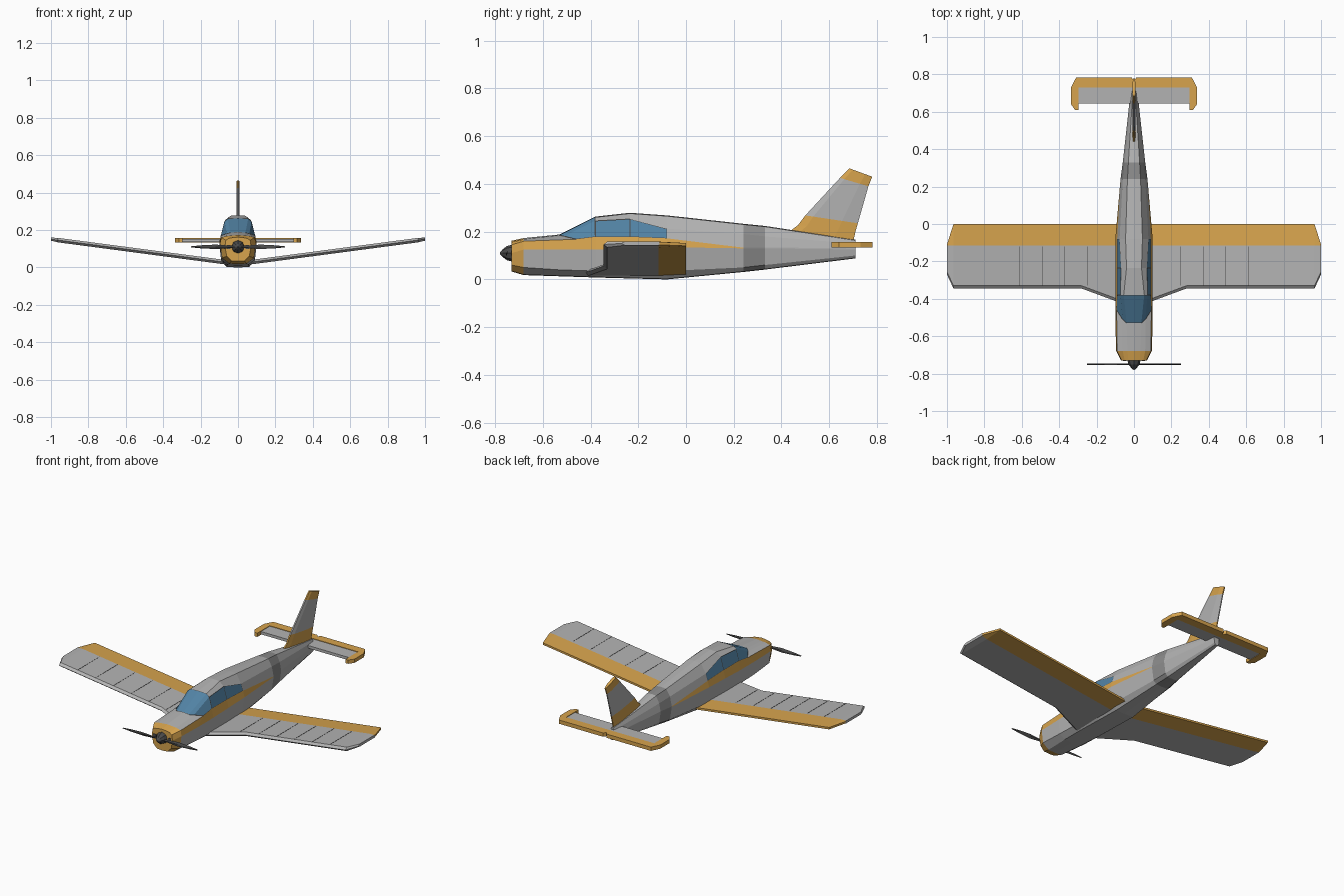
import bpy, bmesh, math
from mathutils import Matrix

if "Cube" in bpy.data.objects:
    bpy.data.objects.remove(bpy.data.objects["Cube"])


def mat(name, rgb):
    m = bpy.data.materials.new(name)
    m.diffuse_color = (*rgb, 1)
    m.use_nodes = True
    m.node_tree.nodes["Principled BSDF"].inputs["Base Color"].default_value = m.diffuse_color
    return m


GREY = mat("grey", (0.45, 0.45, 0.45))
ORANGE = mat("orange", (0.68, 0.37, 0.075))
BLUE = mat("glass_blue", (0.085, 0.23, 0.38))
DARK = mat("dark", (0.07, 0.07, 0.07))
BAND = mat("band_grey", (0.26, 0.26, 0.26))
MATS = [GREY, ORANGE, BLUE, DARK, BAND]
G, O, B, D, R = range(5)


def finish(name, bm):
    bmesh.ops.recalc_face_normals(bm, faces=bm.faces)
    me = bpy.data.meshes.new(name)
    bm.to_mesh(me)
    bm.free()
    for m in MATS:
        me.materials.append(m)
    ob = bpy.data.objects.new(name, me)
    bpy.context.collection.objects.link(ob)
    return ob


def loft(sections, colour, caps=(G, G)):
    """Skin closed rings; colour(i, j) gives the material of each face."""
    bm = bmesh.new()
    rings = [[bm.verts.new(p) for p in s] for s in sections]
    n = len(rings[0])
    for i in range(len(rings) - 1):
        for j in range(n):
            k = (j + 1) % n
            f = bm.faces.new((rings[i][j], rings[i][k], rings[i + 1][k], rings[i + 1][j]))
            f.material_index = colour(i, j)
    for ring, c in zip((rings[0], rings[-1]), caps):
        bm.faces.new(ring).material_index = c
    return bm


def prism(name, pts, z0, z1, colour):
    bm = loft([[(x, y, z) for x, y in pts] for z in (z0, z1)],
              lambda i, j: colour, (colour, colour))
    return finish(name, bm)


# fuselage stations: y, then bottom edge, chine, stripe low, stripe top, window top, roof edge as (x, z)
stations = [
    (-.73, .035, .035, .06, .06, .07, .11, .065, .145, .05, .155, .03, .159),
    (-.68, .045, .02, .085, .05, .095, .125, .09, .16, .06, .168, .035, .17),
    (-.53, .055, .015, .09, .04, .1, .125, .093, .168, .062, .18, .04, .185),
    (-.38, .06, .01, .09, .035, .1, .125, .09, .178, .073, .245, .055, .26),
    (-.235, .06, .006, .09, .035, .1, .13, .09, .178, .069, .253, .04, .276),
    (-.08, .06, .002, .085, .035, .1, .135, .09, .172, .077, .212, .045, .265),
    (.24, .04, .033, .06, .05, .072, .13, .072, .133, .06, .19, .035, .23),
    (.33, .033, .043, .05, .06, .06, .13, .06, .134, .05, .18, .03, .221),
    (.71, .01, .09, .015, .1, .018, .125, .018, .13, .012, .15, .006, .163),
]
rings = []
for i, s in enumerate(stations):
    y, half = s[0], list(zip(s[1::2], s[2::2]))
    half = [(0, half[0][1] - .002)] + half + [(0, half[-1][1] + .003)]
    # windscreen base sweeps back at its corners
    shift = {4: .07, 5: .02} if i == 2 else {}
    right = [(x, y + shift.get(j, 0), z) for j, (x, z) in enumerate(half)]
    rings.append(right + [(-x, yy, z) for x, yy, z in right[-2:0:-1]])


def hull_colour(i, j):
    j = min(j, 13 - j)
    if i == 0 or (j == 3 and i < 6):
        return O
    if i == 6:
        return R
    if (i == 2 and j >= 4) or (i in (3, 4) and j == 4):
        return B
    return G


bm = loft(rings, hull_colour, (O, G))
# dark frames around the windscreen and each side window
glass = [f for f in bm.faces if f.material_index == B]
screen = [f for f in glass if f.calc_center_median().y < -.37]
sides = [f for f in glass if f not in screen]
bmesh.ops.recalc_face_normals(bm, faces=bm.faces)
for r in (bmesh.ops.inset_region(bm, faces=screen, thickness=.003),
          bmesh.ops.inset_individual(bm, faces=sides, thickness=.003)):
    for f in r["faces"]:
        f.material_index = D
for f in screen + sides:
    f.material_index = B
finish("fuselage", bm)


# wing, tip to tip, with dihedral
def wing_z(x):
    return .032 + .132 * (abs(x) - .1)


half = [(.05, -.43, 0), (.28, -.345, 0), (.965, -.345, 0), (1.0, -.27, -.11)]
span = [(-x, a, b) for x, a, b in half[::-1]] + half
wing = []
for x, le, te in span:
    z, t = wing_z(x), .012 if abs(x) < .98 else .008
    wing.append([(x, le, z), (x, le + .015, z + t), (x, -.115, z + t), (x, te, z + .006),
                 (x, te, z - .006), (x, -.115, z - t), (x, le + .015, z - t)])
finish("wing", loft(wing, lambda i, j: O if j in (2, 3, 4) else G))

# thin panel seams on the upper wing
bm = bmesh.new()
for side in (-1, 1):
    for x in (.25, .37, .49, .61, .73, .85):
        m = (Matrix.Translation((side * x, -.225, wing_z(x) + .012))
             @ Matrix.Rotation(-side * math.atan(.132), 4, 'Y')
             @ Matrix.Diagonal((.002, .21, .002, 1)))
        bmesh.ops.create_cube(bm, size=1, matrix=m)
for f in bm.faces:
    f.material_index = D
finish("wing_seams", bm)

# tail fin: rows of leading and trailing edge (y, z)
rows = [(.42, .19, .70, .155), (.47, .228, .71, .20), (.50, .268, .72, .235),
        (.645, .425, .764, .39), (.685, .465, .78, .43)]
fin = []
for y0, z0, y1, z1 in rows:
    ring = []
    for t, w in ((0, .004), (.15, .009), (.7, .009), (1, .003)):
        ring.append((w, y0 + (y1 - y0) * t, z0 + (z1 - z0) * t))
    fin.append(ring + [(-x, y, z) for x, y, z in ring[::-1]])
finish("tail_fin", loft(fin, lambda i, j: G if i == 2 else O, (O, O)))

# tailplane: grey panel held in an orange surround
prism("tailplane_panel", [(-.297, .645), (.297, .645), (.297, .735), (-.297, .735)], .136, .153, G)
right = [(.297, .73), (.297, .61), (.315, .61), (.337, .64), (.337, .73), (.31, .782), (.012, .782)]
prism("tailplane_surround", right + [(0, .765)] + [(-x, y) for x, y in right[::-1]], .133, .156, O)

# spinner
spin = []
for y, r in ((-.725, .036), (-.75, .03), (-.768, .016), (-.78, .003)):
    spin.append([(r * math.cos(a * math.pi / 4), y, .11 + r * math.sin(a * math.pi / 4)) for a in range(8)])
finish("spinner", loft(spin, lambda i, j: D, (D, D)))

# two-blade propeller, slightly twisted
blade = []
for x, c in ((-.25, .003), (-.2, .008), (-.12, .012), (-.03, .006),
             (.03, .006), (.12, .012), (.2, .008), (.25, .003)):
    tw = .25 * c * (1 if x > 0 else -1)
    blade.append([(x, -.75 - tw, .11 - c), (x, -.753, .11), (x, -.75 + tw, .11 + c), (x, -.747, .11)])
finish("propeller", loft(blade, lambda i, j: D, (D, D)))

# cooling inlets either side of the spinner
for side, name in ((-1, "left_inlet"), (1, "right_inlet")):
    bm = bmesh.new()
    bmesh.ops.create_cube(bm, size=1, matrix=Matrix.Translation((side * .05, -.73, .11))
                          @ Matrix.Diagonal((.02, .006, .022, 1)))
    for f in bm.faces:
        f.material_index = D
    finish(name, bm)
